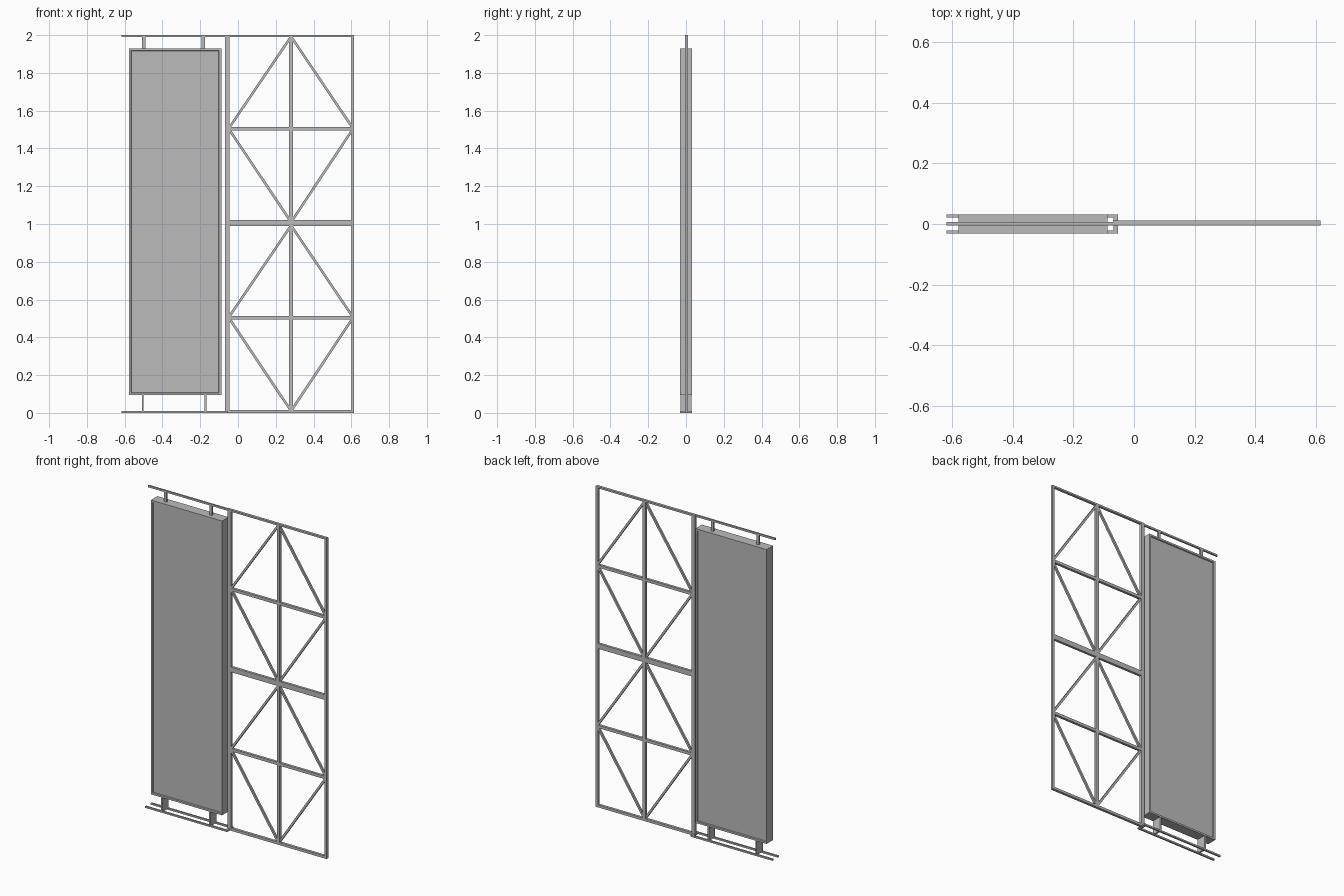
import bpy, bmesh, math
from mathutils import Vector

default = bpy.data.objects.get("Cube")
if default:
    bpy.data.objects.remove(default, do_unlink=True)

grey = bpy.data.materials.new("steel grey")
grey.use_nodes = True
colour = (0.5, 0.5, 0.5, 1)
grey.diffuse_color = colour
grey.node_tree.nodes["Principled BSDF"].inputs["Base Color"].default_value = colour


def box(name, x, y, z):
    """Box spanning the given (low, high) ranges."""
    bm = bmesh.new()
    bmesh.ops.create_cube(bm, size=1)
    for v in bm.verts:
        v.co = [r[0] if c < 0 else r[1] for c, r in zip(v.co, (x, y, z))]
    mesh = bpy.data.meshes.new(name)
    bm.to_mesh(mesh)
    bm.free()
    mesh.materials.append(grey)
    obj = bpy.data.objects.new(name, mesh)
    bpy.context.collection.objects.link(obj)
    return obj


def brace(name, start, end, width=0.013):
    """Diagonal flat bar between two (x, z) points."""
    a, b = Vector((start[0], 0, start[1])), Vector((end[0], 0, end[1]))
    d = b - a
    half = d.length / 2
    obj = box(name, (-half, half), (-0.004, 0.008), (-width / 2, width / 2))
    obj.location = (a + b) / 2
    obj.rotation_euler.y = -math.atan2(d.z, d.x)


# Truss frame
DEPTH = (-0.005, 0.011)
LEFT, MID, RIGHT = -0.055, 0.281, 0.607
box("inner_post", (-0.069, -0.045), DEPTH, (0, 2))
box("centre_post", (0.271, 0.291), DEPTH, (0.005, 1.995))
box("outer_post", (0.601, 0.615), DEPTH, (0, 2))
for name, low, high in (("bottom_rail", 0, 0.016), ("lower_rail", 0.495, 0.513),
                        ("middle_rail", 0.989, 1.021), ("upper_rail", 1.495, 1.513),
                        ("top_rail", 1.989, 2)):
    box(name, (LEFT, RIGHT), DEPTH, (low, high))

# Diamond bracing
for bottom in (0.01, 1.01):
    for side in (LEFT + 0.01, RIGHT - 0.002):
        brace("lower_brace", (MID, bottom), (side, bottom + 0.488))
        brace("upper_brace", (side, bottom + 0.502), (MID, bottom + 0.982))

# Sign box with shallow recessed faces front and back
sign = box("sign_box", (-0.578, -0.088), (-0.032, 0.032), (0.095, 1.93))
bm = bmesh.new()
bm.from_mesh(sign.data)
bm.normal_update()
for face in [f for f in bm.faces if abs(f.normal.y) > 0.9]:
    bmesh.ops.inset_region(bm, faces=[face], thickness=0.016)
    bmesh.ops.inset_region(bm, faces=[face], thickness=0.004, depth=-0.006)
bm.to_mesh(sign.data)
bm.free()

# Hanger arm and hangers
box("hanger_arm", (-0.618, LEFT), (-0.005, 0.006), (1.989, 2))
for x in (-0.498, -0.185):
    box("hanger", (x - 0.009, x + 0.009), (-0.005, 0.006), (1.925, 1.992))

# Base rails, end link and support plates
for y in (-0.0265, 0.0265):
    box("base_rail", (-0.618, -0.053), (y - 0.0055, y + 0.0055), (0, 0.01))
box("base_link", (-0.068, -0.053), (-0.032, 0.032), (0, 0.01))
for x in (-0.504, -0.173):
    box("support_plate", (x - 0.005, x + 0.005), (-0.03, 0.03), (0.005, 0.1))
